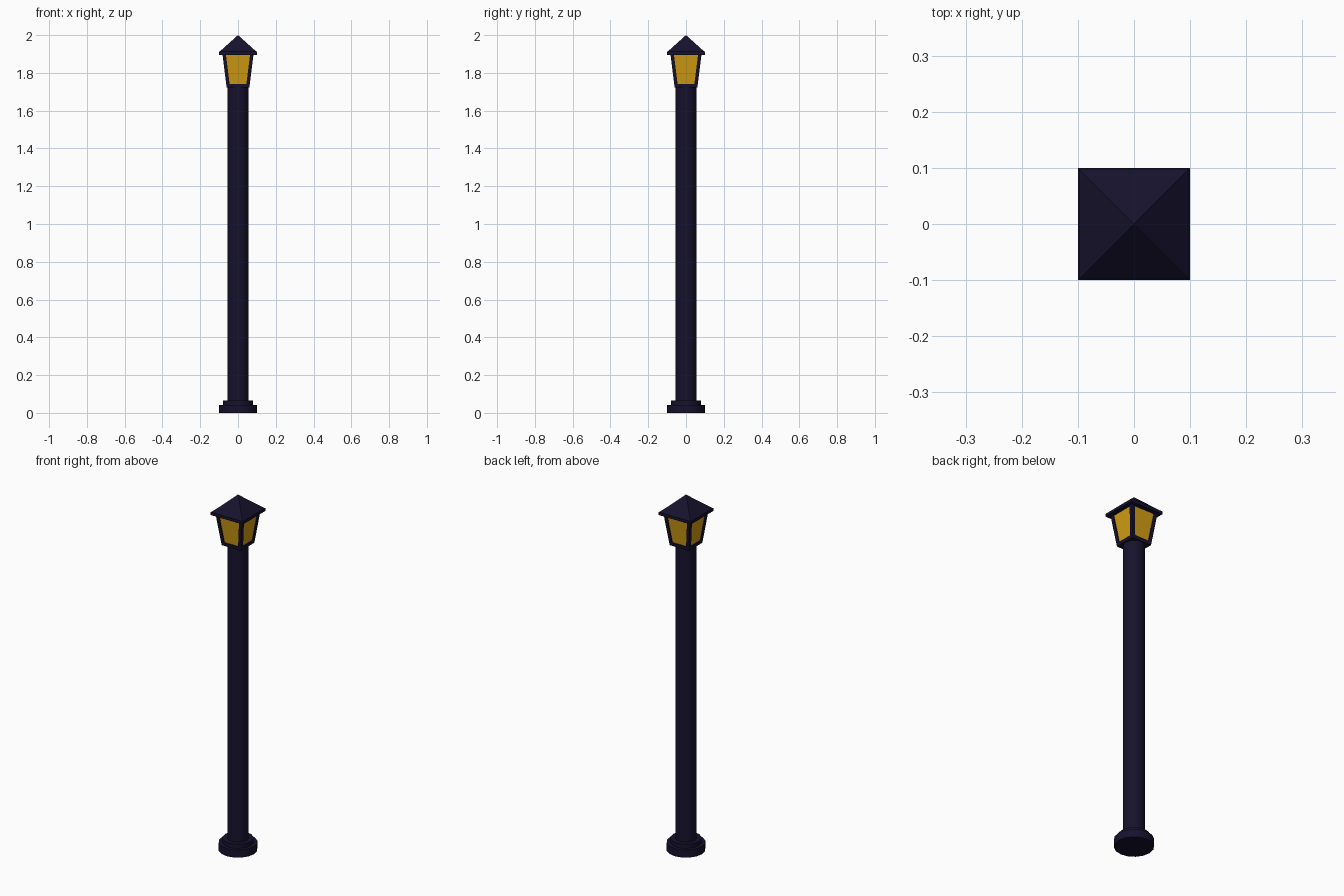
import bpy, bmesh, math

if "Cube" in bpy.data.objects:
    bpy.data.objects.remove(bpy.data.objects["Cube"])


def material(name, rgb):
    m = bpy.data.materials.new(name)
    m.diffuse_color = (*rgb, 1)
    m.use_nodes = True
    m.node_tree.nodes["Principled BSDF"].inputs["Base Color"].default_value = m.diffuse_color
    return m


iron = material("dark_iron", (0.008, 0.006, 0.026))
amber = material("amber_glass", (0.65, 0.34, 0.007))


def finish(name, bm, *mats):
    bmesh.ops.recalc_face_normals(bm, faces=bm.faces)
    me = bpy.data.meshes.new(name)
    bm.to_mesh(me)
    bm.free()
    for m in mats:
        me.materials.append(m)
    ob = bpy.data.objects.new(name, me)
    bpy.context.collection.objects.link(ob)
    return ob


def prism(bm, sides, r0, r1, z0, z1, turn=0.0):
    """Tapered prism between two heights; r1 = 0 gives a point."""
    def ring(r, z):
        return [bm.verts.new((r * math.cos(turn + math.tau * i / sides),
                              r * math.sin(turn + math.tau * i / sides), z))
                for i in range(sides)]
    a = ring(r0, z0)
    bm.faces.new(a[::-1])
    if r1 == 0:
        tip = bm.verts.new((0, 0, z1))
        return [bm.faces.new((a[i - 1], a[i], tip)) for i in range(sides)]
    b = ring(r1, z1)
    bm.faces.new(b)
    return [bm.faces.new((a[i - 1], a[i], b[i], b[i - 1])) for i in range(sides)]


DIAG, Q = math.sqrt(2), math.pi / 4

# Round foot, collar and pole
for name, r, z0, z1 in (("base_foot", 0.1, 0, 0.043),
                        ("base_collar", 0.08, 0.043, 0.066),
                        ("pole", 0.055, 0.066, 1.724)):
    bm = bmesh.new()
    prism(bm, 16, r, r, z0, z1)
    ob = finish(name, bm, iron)
    bpy.context.view_layer.objects.active = ob
    bpy.ops.object.select_all(action='DESELECT')
    ob.select_set(True)
    bpy.ops.object.shade_smooth_by_angle(angle=math.radians(40))

# Tapered lantern: frame with recessed glass panes on four sides
bm = bmesh.new()
panes = prism(bm, 4, 0.06 * DIAG, 0.084 * DIAG, 1.722, 1.912, Q)
bmesh.ops.recalc_face_normals(bm, faces=bm.faces)
bmesh.ops.inset_individual(bm, faces=panes, thickness=0.018, use_even_offset=True)
bmesh.ops.inset_individual(bm, faces=panes, thickness=0.0, depth=-0.006)
for f in panes:
    f.material_index = 1
finish("lantern", bm, iron, amber)

# Square eave and pyramid roof
bm = bmesh.new()
prism(bm, 4, 0.1 * DIAG, 0.1 * DIAG, 1.896, 1.912, Q)
finish("roof_eave", bm, iron)
bm = bmesh.new()
prism(bm, 4, 0.098 * DIAG, 0, 1.912, 2.0, Q)
finish("roof", bm, iron)
